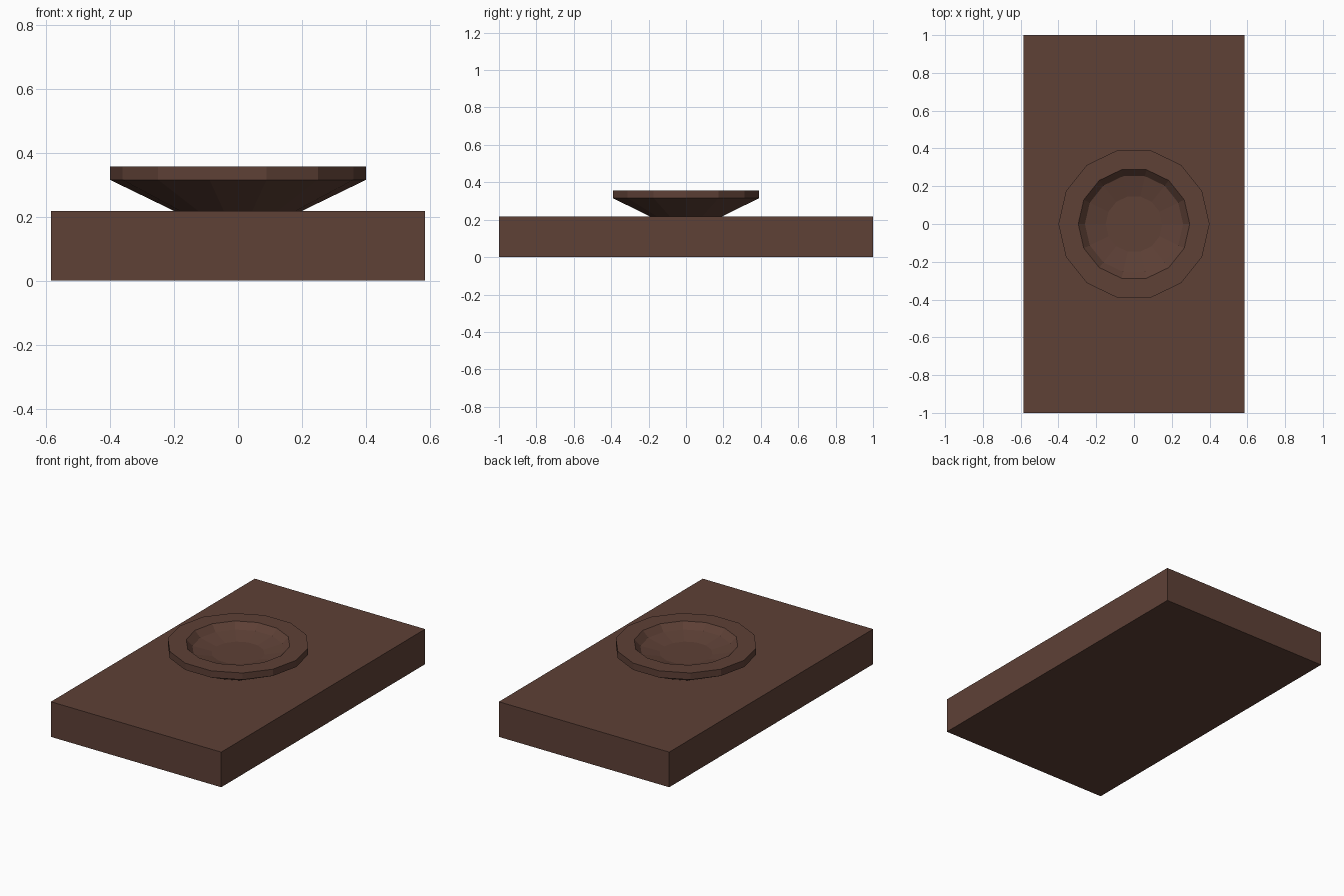
import bpy, bmesh, math

cube = bpy.data.objects.get("Cube")
if cube:
    bpy.data.objects.remove(cube, do_unlink=True)

brown = bpy.data.materials.new("dark_brown")
brown.use_nodes = True
colour = (0.112, 0.052, 0.037, 1)
brown.diffuse_color = colour
brown.node_tree.nodes["Principled BSDF"].inputs["Base Color"].default_value = colour

WIDTH, LENGTH, HEIGHT = 1.17, 2.0, 0.218
SIDES = 14


def add_object(name, bm):
    bmesh.ops.recalc_face_normals(bm, faces=bm.faces)
    mesh = bpy.data.meshes.new(name)
    bm.to_mesh(mesh)
    bm.free()
    mesh.materials.append(brown)
    obj = bpy.data.objects.new(name, mesh)
    bpy.context.collection.objects.link(obj)
    return obj


# Rectangular slab
bm = bmesh.new()
bmesh.ops.create_cube(bm, size=1)
bmesh.ops.scale(bm, vec=(WIDTH, LENGTH, HEIGHT), verts=bm.verts)
bmesh.ops.translate(bm, vec=(0, 0, HEIGHT / 2), verts=bm.verts)
add_object("slab", bm)

# Faceted dish: (radius, height) from the foot, over the rim, to the hollow
profile = [(0.2, HEIGHT), (0.4, 0.315), (0.4, 0.357), (0.295, 0.357),
           (0.26, 0.32), (0.15, 0.296)]
bm = bmesh.new()
rings = []
for radius, z in profile:
    angles = [math.tau * i / SIDES for i in range(SIDES)]
    rings.append([bm.verts.new((radius * math.cos(a), radius * math.sin(a), z))
                  for a in angles])
for low, high in zip(rings, rings[1:]):
    for i in range(SIDES):
        j = (i + 1) % SIDES
        bm.faces.new((low[i], low[j], high[j], high[i]))
bm.faces.new(rings[0])
bm.faces.new(rings[-1])
add_object("dish", bm)
